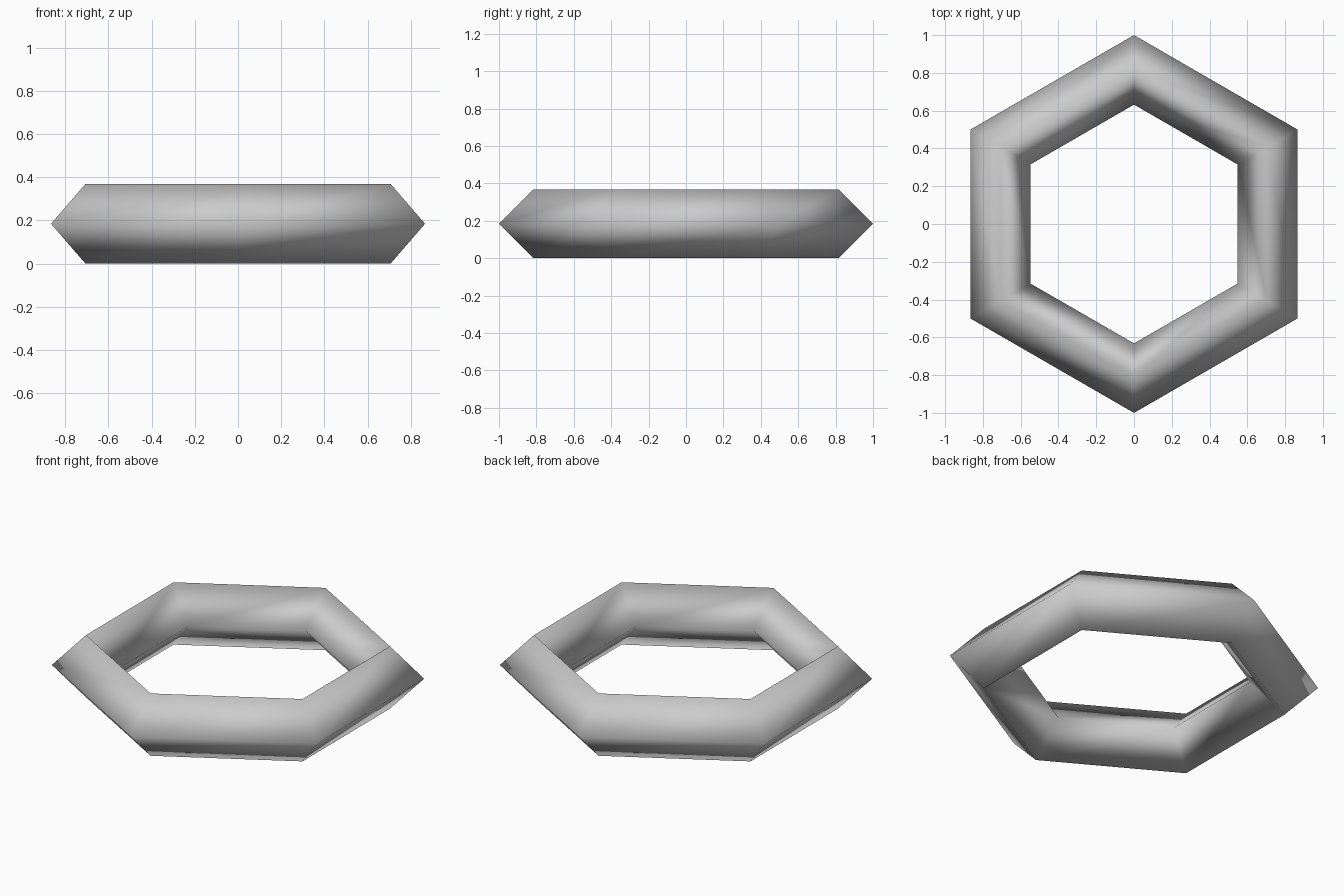
import bpy
import math

# Remove the default cube
cube = bpy.data.objects.get("Cube")
if cube:
    bpy.data.objects.remove(cube, do_unlink=True)

MAJOR = 0.816   # centre of the tube
MINOR = 0.184   # half-diagonal of the diamond section

# Plain grey material
grey = bpy.data.materials.new("light_grey")
grey.use_nodes = True
colour = (0.6, 0.6, 0.6, 1.0)
grey.diffuse_color = colour
grey.node_tree.nodes["Principled BSDF"].inputs["Base Color"].default_value = colour

# Six-sided ring with a diamond section, corners on the y axis
bpy.ops.mesh.primitive_torus_add(
    major_segments=6, minor_segments=4,
    major_radius=MAJOR, minor_radius=MINOR,
    location=(0, 0, MINOR), rotation=(0, 0, math.radians(30)))
ring = bpy.context.object
ring.name = "hexagonal_ring"
ring.data.materials.append(grey)

# Soft shading across every edge
bpy.ops.object.shade_smooth()
